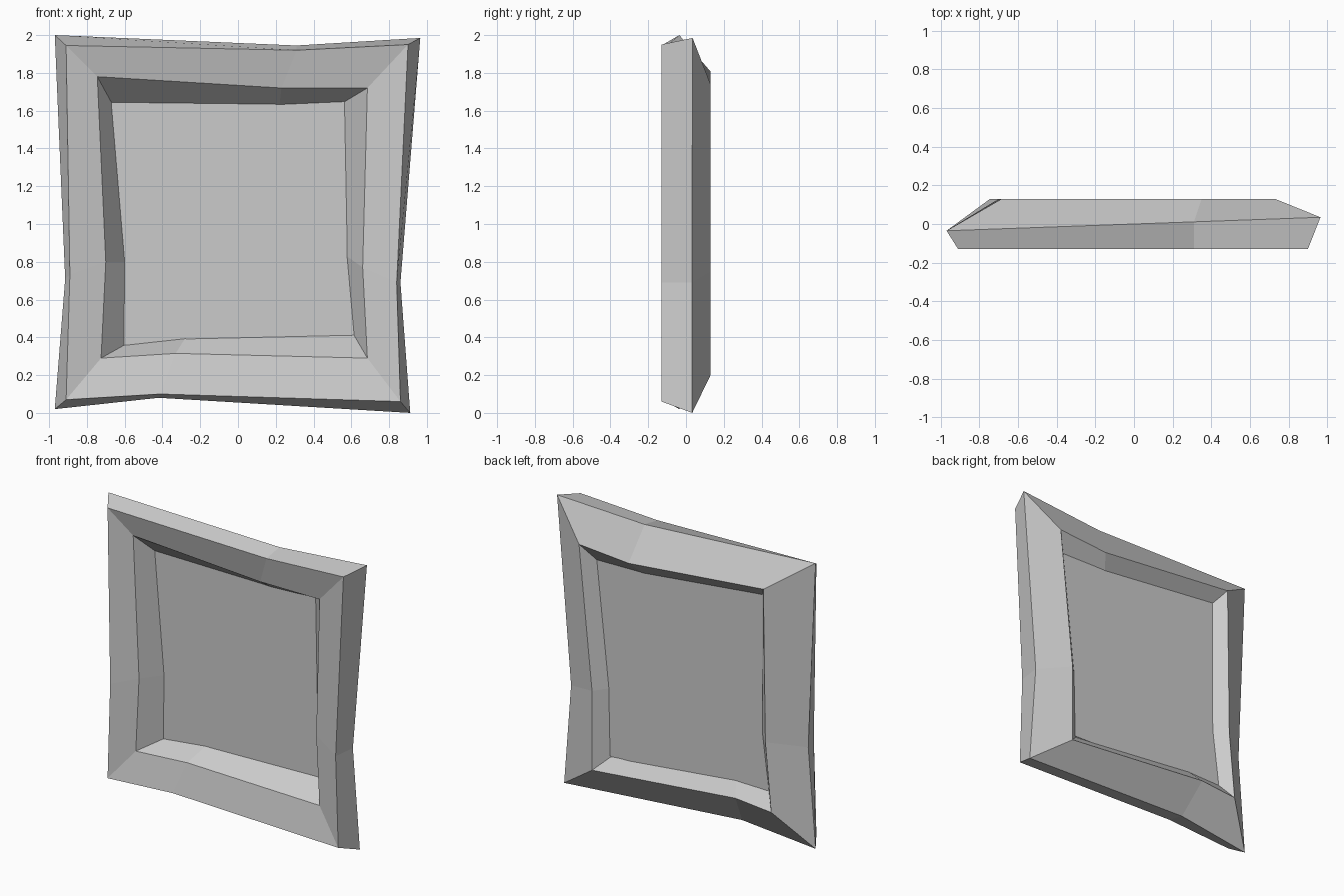
import bpy, bmesh

if "Cube" in bpy.data.objects:
    bpy.data.objects.remove(bpy.data.objects["Cube"])

# Each loop: (x, z) clockwise from top-left, corner then crooked mid point of each side
OUTER = [(-.97, 2.0), (.31, 1.945), (.965, 1.985), (.86, .69),
         (.912, 0), (-.42, .08), (-.97, .02), (-.915, .71)]
FRONT = [(-.91, 1.945), (.31, 1.92), (.90, 1.95), (.84, .69),
         (.86, .06), (-.41, .10), (-.91, .07), (-.89, .73)]
LIP = [(-.745, 1.78), (.23, 1.72), (.685, 1.72), (.66, .77),
       (.685, .29), (-.33, .315), (-.725, .29), (-.70, .80)]
FRONT_SEAT = [(-.668, 1.64), (.22, 1.63), (.56, 1.645), (.575, .83),
              (.612, .415), (-.28, .395), (-.60, .36), (-.597, .80)]
BACK_SEAT = [(-.62, 1.72), (.29, 1.625), (.642, 1.62), (.55, .76),
             (.54, .287), (-.42, .385), (-.67, .38), (-.62, .77)]
BACK = [(-.685, 1.807), (.35, 1.71), (.73, 1.74), (.63, .75),
        (.63, .20), (-.47, .30), (-.745, .275), (-.70, .75)]

GLASS_Y = .05


def at(loop, y):
    return [(x, y, z) for x, z in loop]


def make_object(name, rings, closed):
    """Bridge successive rings; closed joins last to first, otherwise cap both ends."""
    bm = bmesh.new()
    rows = [[bm.verts.new(p) for p in r] for r in rings]
    n, m = len(rows[0]), len(rows)
    for i in range(m if closed else m - 1):
        a, b = rows[i], rows[(i + 1) % m]
        for j in range(n):
            k = (j + 1) % n
            bm.faces.new((a[j], a[k], b[k], b[j]))
    if not closed:
        bm.faces.new(rows[0])
        bm.faces.new(rows[-1][::-1])
    bmesh.ops.recalc_face_normals(bm, faces=bm.faces)
    me = bpy.data.meshes.new(name)
    bm.to_mesh(me)
    bm.free()
    ob = bpy.data.objects.new(name, me)
    bpy.context.collection.objects.link(ob)
    return ob


# Crooked frame: the outer ridge tilts slightly from front-left to back-right
ridge = [(x, .036 * x, z) for x, z in OUTER]
make_object("window_frame", [ridge, at(FRONT, -.13), at(LIP, -.085),
                             at(FRONT_SEAT, GLASS_Y), at(BACK_SEAT, GLASS_Y),
                             at(BACK, .13)], True)

# Thin pane whose edge is buried inside the frame
make_object("window_pane", [at(LIP, GLASS_Y - .004), at(LIP, GLASS_Y + .004)], False)
